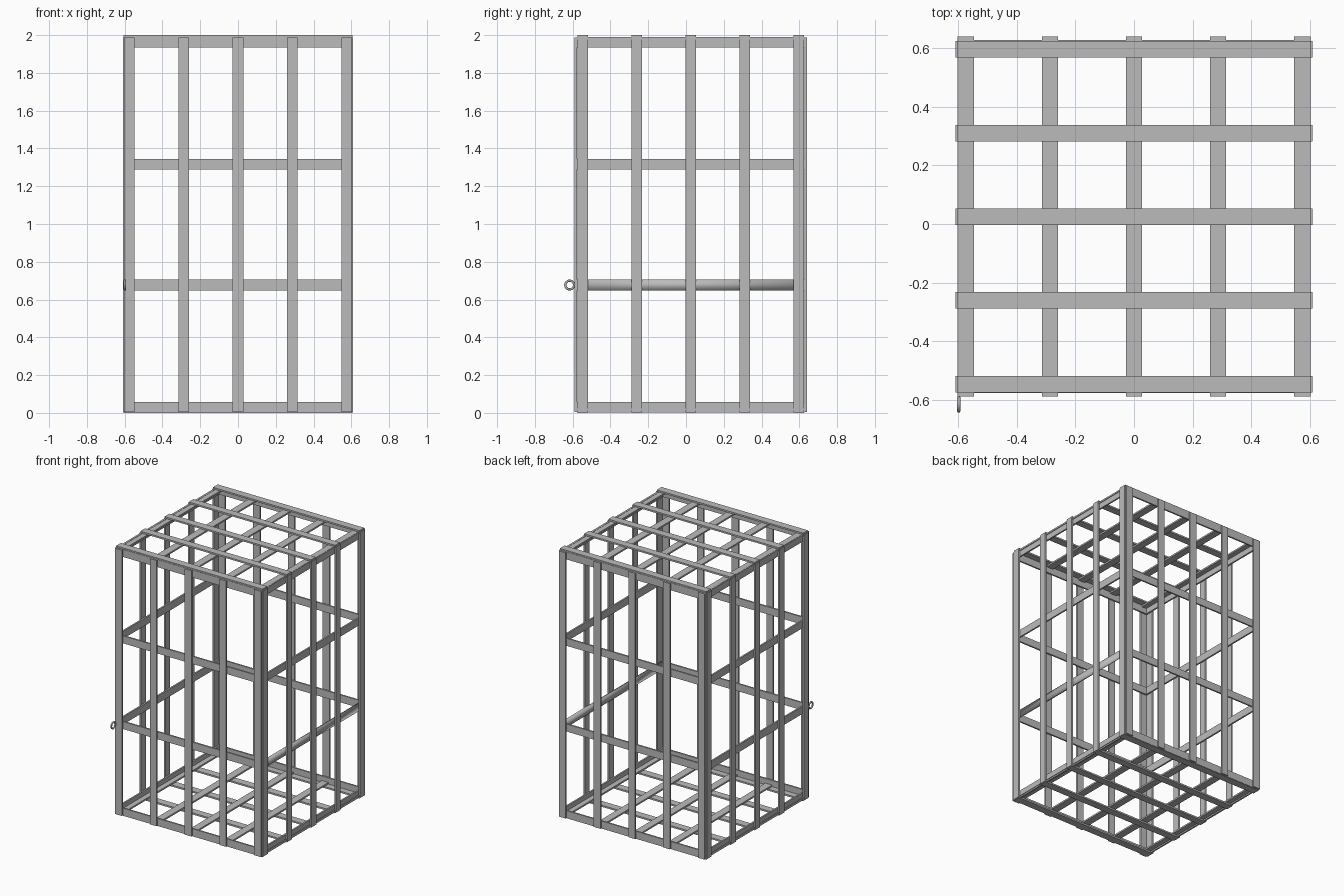
import bpy
import bmesh
from math import pi
from mathutils import Vector

cube = bpy.data.objects.get("Cube")
if cube:
    bpy.data.objects.remove(cube, do_unlink=True)

steel = bpy.data.materials.new("grey steel")
steel.use_nodes = True
steel.diffuse_color = (0.5, 0.5, 0.5, 1)
steel.node_tree.nodes["Principled BSDF"].inputs["Base Color"].default_value = (0.5, 0.5, 0.5, 1)


def bars(name, boxes):
    """One object made of boxes, each given by its low and high corner."""
    bm = bmesh.new()
    for low, high in boxes:
        lo, hi = Vector(low), Vector(high)
        made = bmesh.ops.create_cube(bm, size=1)["verts"]
        for v in made:
            v.co = (lo + hi) / 2 + v.co * (hi - lo)
    mesh = bpy.data.meshes.new(name)
    bm.to_mesh(mesh)
    bm.free()
    mesh.materials.append(steel)
    obj = bpy.data.objects.new(name, mesh)
    bpy.context.collection.objects.link(obj)
    return obj


W = 0.028            # half width of a flat bar
T = 0.012            # bar thickness
X = 0.61             # outer half width
FRONT, BACK = -0.59, 0.64
MID = 0.025          # middle of the cage in y
xs = [-0.575, -0.287, 0, 0.287, 0.575]
ys = [MID + x * 0.995 for x in xs]
zs = [0.03, 0.677, 1.317, 1.962]

# Front and back walls: uprights outside, rails behind them
for name, outer, s in (("front", FRONT, 1), ("back", BACK, -1)):
    a, b, c = outer, outer + s * T, outer + s * 2 * T
    bars(name + "_uprights", [((x - W, min(a, b), 0.004), (x + W, max(a, b), 1.988)) for x in xs])
    bars(name + "_rails", [((-0.598, min(b, c), z - W), (0.598, max(b, c), z + W)) for z in zs])

# Side walls; the low rail on the left has a soft shade
for name, s in (("left", 1), ("right", -1)):
    a, b, c = s * X, s * (X - T), s * (X - 2 * T)
    bars(name + "_uprights", [((min(a, b), y - W, 0.004), (max(a, b), y + W, 1.988)) for y in ys])
    for i, z in enumerate(zs):
        rail = bars(f"{name}_rail_{i + 1}",
                    [((min(b, c), FRONT + T, z - W), (max(b, c), BACK - T, z + W))])
        if s == 1 and i == 1:
            for p in rail.data.polygons:
                p.use_smooth = True

# Roof and floor grids: bars across x outside, bars along y inside
for name, outer, s in (("roof", 2, -1), ("floor", 0, 1)):
    a, b, c = outer, outer + s * T, outer + s * 2 * T
    bars(name + "_cross_bars", [((-0.605, y - W, min(a, b)), (0.605, y + W, max(a, b))) for y in ys])
    bars(name + "_long_bars", [((x - W, FRONT + T, min(b, c)), (x + W, BACK - T, max(b, c))) for x in xs])

# Latch ring on the front right corner
bpy.ops.mesh.primitive_torus_add(major_segments=24, minor_segments=8,
                                 major_radius=0.023, minor_radius=0.006,
                                 location=(-0.599, -0.616, 0.677), rotation=(0, pi / 2, 0))
ring = bpy.context.object
ring.name = "latch_ring"
ring.data.materials.append(steel)
bpy.ops.object.shade_smooth()
